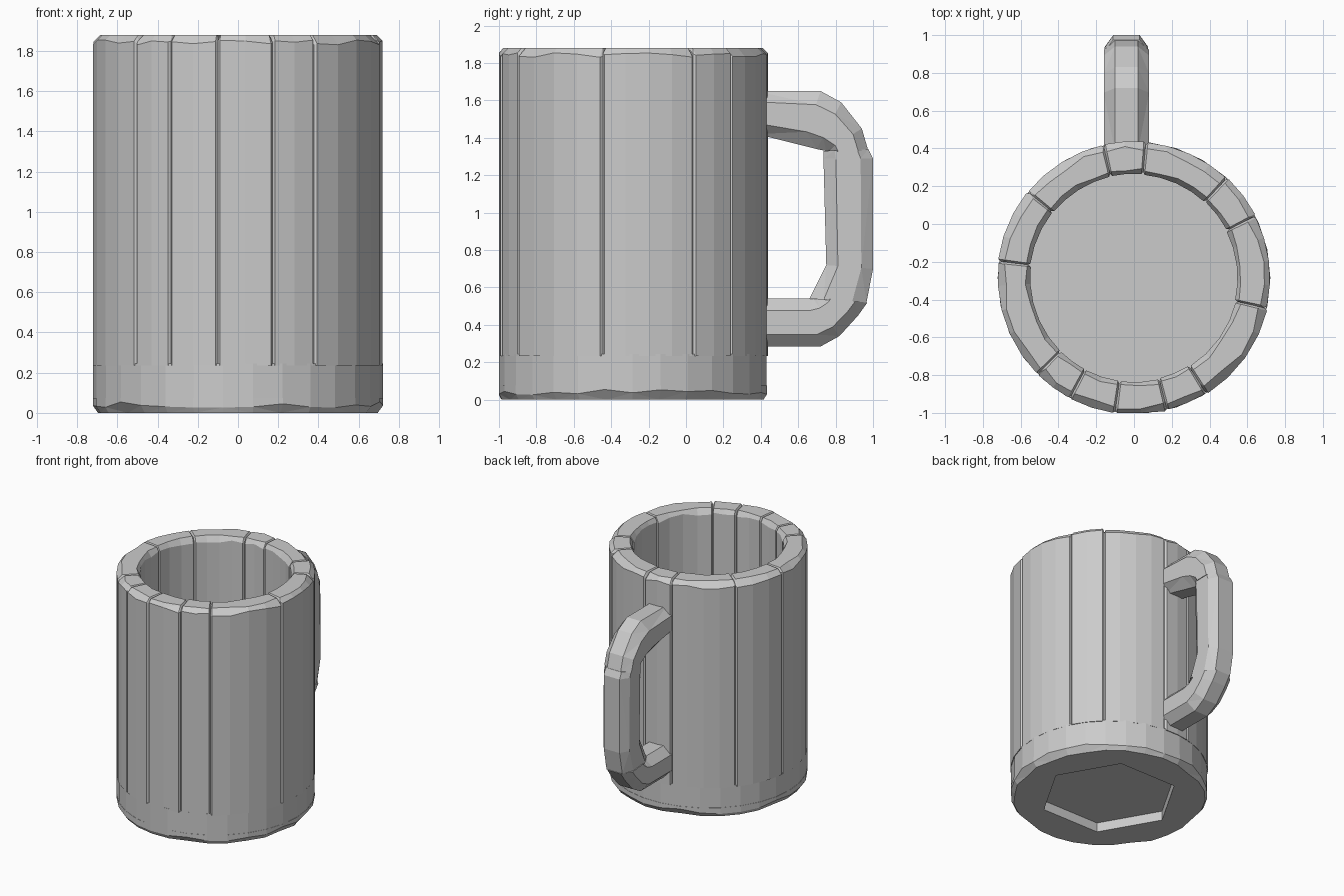
import bpy, bmesh, random
from math import cos, sin, radians, ceil

random.seed(4)
cube = bpy.data.objects.get("Cube")
if cube:
    bpy.data.objects.remove(cube)

CENTRE_Y = -0.285
OUTER, INNER, TOP = 0.722, 0.55, 1.88
FLOOR, FOOT = 0.245, 0.075

stone = bpy.data.materials.new("stone grey")
stone.use_nodes = True
grey = (0.6, 0.6, 0.6, 1)
stone.diffuse_color = grey
stone.node_tree.nodes["Principled BSDF"].inputs["Base Color"].default_value = grey


def loft(name, rings, closed=False):
    """Skin matching vertex rings, with end caps unless the loft is closed."""
    bm = bmesh.new()
    rows = [[bm.verts.new(p) for p in ring] for ring in rings]
    pairs = list(zip(rows, rows[1:]))
    if closed:
        pairs.append((rows[-1], rows[0]))
    else:
        bm.faces.new(rows[0])
        bm.faces.new(rows[-1])
    count = len(rows[0])
    for a, b in pairs:
        for i in range(count):
            j = (i + 1) % count
            bm.faces.new((a[i], a[j], b[j], b[i]))
    bmesh.ops.triangulate(bm, faces=[f for f in bm.faces if len(f.verts) == 4])
    bmesh.ops.recalc_face_normals(bm, faces=bm.faces)
    mesh = bpy.data.meshes.new(name)
    bm.to_mesh(mesh)
    bm.free()
    mesh.materials.append(stone)
    obj = bpy.data.objects.new(name, mesh)
    bpy.context.collection.objects.link(obj)
    return obj


def around(angle, profile):
    """Place an (r, z) profile at an angle, flattened at the front."""
    a = radians(angle)
    return [(r * cos(a), max(r * sin(a) + CENTRE_Y, -1), z) for r, z in profile]


# Wall of uneven staves with chipped rims and narrow seams
seams = [-13, 27, 47, 85, 103, 141, 173, 225, 242, 262, 284, 302, 347]
for n, (start, end) in enumerate(zip(seams, seams[1:])):
    steps = max(2, ceil((end - start) / 12))
    inside = [start + (end - start) * i / steps for i in range(steps + 1)]
    inside[0] += 0.9
    inside[-1] -= 0.9
    shift = random.uniform(-0.004, 0.004)
    rings = []
    for angle in [start] + inside + [end]:
        seam = 0.014 if angle in (start, end) else 0
        out = OUTER + shift - seam
        inn = INNER + shift + seam
        chip = random.uniform(0.025, 0.05)
        rings.append(around(angle, [
            (out, FLOOR - 0.01), (out, TOP - chip),
            (out - chip, TOP - seam), (inn + chip * 0.6, TOP - seam),
            (inn, TOP - chip), (inn, FLOOR - 0.01)]))
    loft(f"wall_stave_{n + 1}", rings)

# Solid floor course
turn = range(0, 360, 12)
loft("floor_course", [around(0, [])] and [
    [around(a, [(OUTER - 0.002, z)])[0] for a in turn] for z in (FOOT, FLOOR)])

# Chipped foot ring around a six-sided recess
foot = []
for a in turn:
    hexagon = 0.44 / cos(radians(a % 60 - 30))
    chip = random.uniform(0.015, 0.045)
    foot.append(around(a, [
        (OUTER, FOOT), (OUTER, chip + 0.01), (OUTER - chip, 0),
        (hexagon, 0), (hexagon, FOOT)]))
loft("foot_ring", foot, closed=True)


def handle_part(name, sections, half, cut):
    """Chamfered bar through (outer, inner) points in the side plane."""
    rings = []
    for (oy, oz), (iy, iz) in sections:
        ring = []
        for x, t in [(cut - half, 0), (half - cut, 0), (half, 0.25), (half, 0.75),
                     (half - cut, 1), (cut - half, 1), (-half, 0.75), (-half, 0.25)]:
            ring.append((x - 0.04, oy + (iy - oy) * t, oz + (iz - oz) * t))
        rings.append(ring)
    return loft(name, rings)


# Handle: two elbows and an upright grip
handle_part("handle_upper_elbow", [
    ((0.38, 1.65), (0.38, 1.42)), ((0.72, 1.65), (0.62, 1.36)),
    ((0.83, 1.59), (0.70, 1.34)), ((0.94, 1.45), (0.75, 1.33)),
    ((0.975, 1.33), (0.76, 1.325))], 0.12, 0.06)
handle_part("handle_grip", [
    ((0.975, 1.34), (0.735, 1.33)), ((1.0, 1.29), (0.735, 1.29)),
    ((1.0, 0.70), (0.75, 0.72)), ((0.965, 0.52), (0.66, 0.54))], 0.115, 0.045)
handle_part("handle_lower_elbow", [
    ((0.38, 0.285), (0.38, 0.54)), ((0.72, 0.285), (0.64, 0.54)),
    ((0.82, 0.34), (0.68, 0.54)), ((0.92, 0.45), (0.70, 0.54)),
    ((0.97, 0.52), (0.71, 0.545))], 0.12, 0.06)
